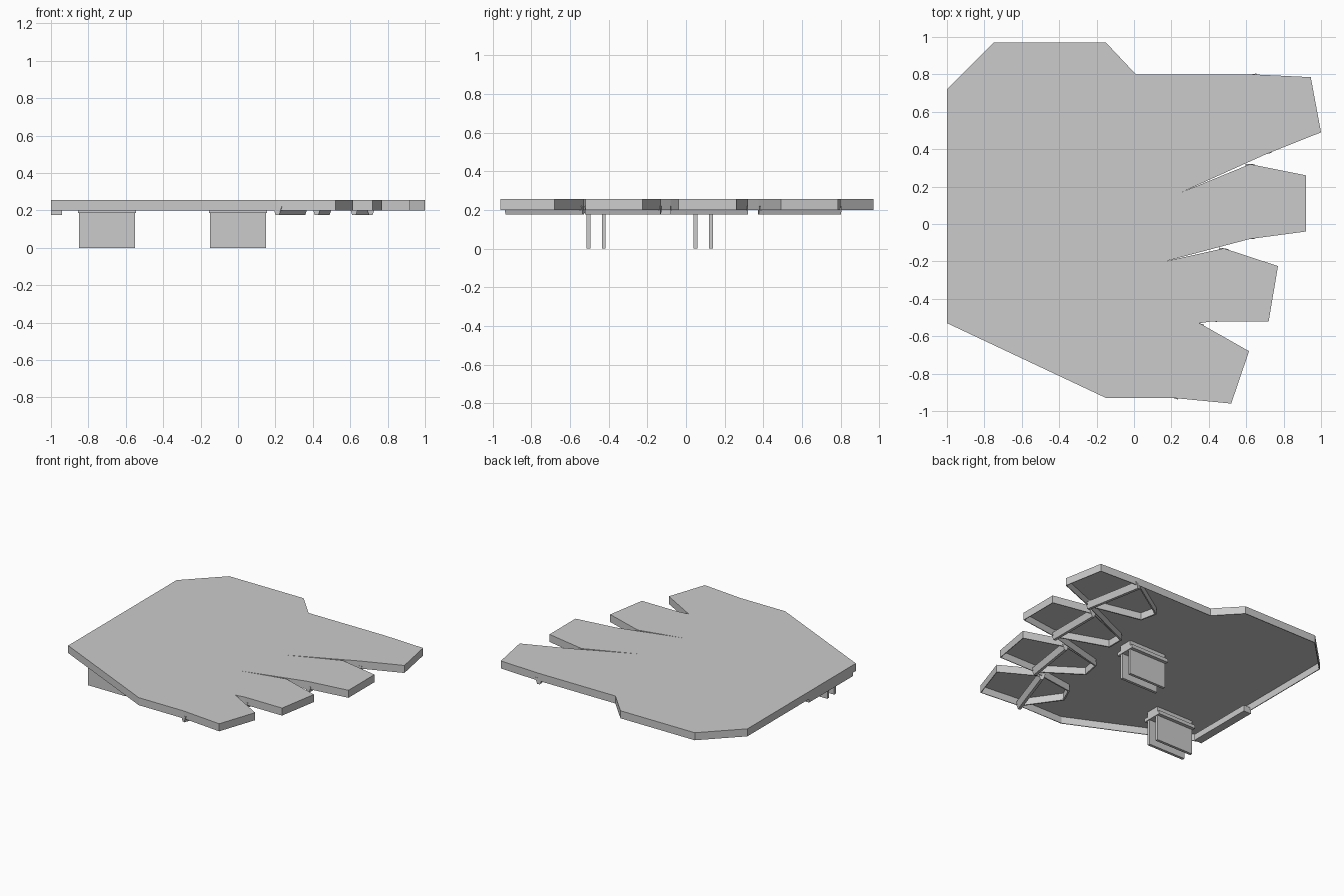
import bpy, bmesh
from mathutils import Vector

if "Cube" in bpy.data.objects:
    bpy.data.objects.remove(bpy.data.objects["Cube"])

grey = bpy.data.materials.new("plain grey")
grey.use_nodes = True
grey.diffuse_color = (0.6, 0.6, 0.6, 1)
grey.node_tree.nodes["Principled BSDF"].inputs["Base Color"].default_value = (0.6, 0.6, 0.6, 1)

BASE, SHOULDER, TOP, BEVEL = 0.2, 0.22, 0.255, 0.035


def finish(bm, name):
    mesh = bpy.data.meshes.new(name)
    bm.to_mesh(mesh)
    bm.free()
    mesh.materials.append(grey)
    obj = bpy.data.objects.new(name, mesh)
    bpy.context.collection.objects.link(obj)
    return obj


def shell(name, outline):
    """Hollow plate with a chamfered top edge and a short vertical skirt."""
    bm = bmesh.new()
    face = bm.faces.new([bm.verts.new((x, y, SHOULDER)) for x, y in outline])
    face.normal_update()
    if face.normal.z < 0:
        face.normal_flip()
    bmesh.ops.inset_region(bm, faces=[face], thickness=BEVEL, use_even_offset=True)
    for v in face.verts:
        v.co.z = TOP
    rim = [e for e in bm.edges if e.is_boundary]
    skirt = bmesh.ops.extrude_edge_only(bm, edges=rim)["geom"]
    for v in skirt:
        if isinstance(v, bmesh.types.BMVert):
            v.co.z = BASE
    bmesh.ops.recalc_face_normals(bm, faces=bm.faces)
    if face.normal.z < 0:
        bmesh.ops.reverse_faces(bm, faces=bm.faces)
    obj = finish(bm, name)
    wall = obj.modifiers.new("wall", "SOLIDIFY")
    wall.thickness = 0.006
    wall.offset = -1


def box(name, low, high):
    bm = bmesh.new()
    bmesh.ops.create_cube(bm, size=1)
    low, high = Vector(low), Vector(high)
    for v in bm.verts:
        v.co = (low + high) / 2 + v.co * (high - low)
    return finish(bm, name)


def bar(name, start, end, width=0.05, taper=0.4):
    """Cross bar under a plate, narrowing towards its lower face."""
    a, b = Vector(start), Vector(end)
    along = (b - a).normalized()
    side = Vector((-along.y, along.x)) * width / 2
    bm = bmesh.new()
    rings = []
    for p in (a, b):
        ring = [(p + side * s).to_3d() + Vector((0, 0, z))
                for s, z in ((-1, SHOULDER), (1, SHOULDER), (taper, 0.175), (-taper, 0.175))]
        rings.append([bm.verts.new(c) for c in ring])
    for i in range(4):
        j = (i + 1) % 4
        bm.faces.new((rings[0][i], rings[0][j], rings[1][j], rings[1][i]))
    for ring in rings:
        bm.faces.new(ring)
    bmesh.ops.recalc_face_normals(bm, faces=bm.faces)
    finish(bm, name)


# Main plate, notched along its left side
shell("main_plate", [
    (-1, .72), (-.75, .97), (-.15, .97), (.01, .8), (.63, .8),
    (.3, .58), (.325, .46), (.71, .375),
    (.255, .17), (.255, .05), (.62, -.08),
    (.165, -.2), (.14, -.33), (.42, -.52),
    (.085, -.57), (.035, -.68), (.21, -.93), (-.15, -.93), (-1, -.53)])

# Finger plates seated in the notches, each with a cross bar underneath
fingers = [
    [(.63, .8), (.3, .58), (.325, .46), (.71, .375), (1, .49), (.945, .785)],
    [(.62, .32), (.255, .17), (.255, .05), (.62, -.08), (.92, -.04), (.92, .26)],
    [(.48, -.13), (.165, -.2), (.14, -.33), (.42, -.52), (.72, -.52), (.77, -.225)],
    [(.35, -.53), (.085, -.57), (.035, -.68), (.21, -.93), (.52, -.96), (.615, -.68)]]
for n, outline in enumerate(fingers, 1):
    shell(f"finger_plate_{n}", outline)
    bar(f"finger_bar_{n}", outline[0], outline[3])

# Bar along the right edge
bar("edge_bar", (-.97, -.5), (-.97, .01), 0.06, 1)

# Strap brackets: a flange and two thin hanging plates each
for name, x, y in (("inner", 0, .09), ("outer", -.7, -.465)):
    box(f"{name}_bracket_flange", (x - .155, y - .075, .185), (x + .155, y + .075, .21))
    box(f"{name}_bracket_roof", (x - .15, y - .05, .2), (x + .15, y + .05, .252))
    for side, s in (("front", -1), ("back", 1)):
        mid = y + s * .04
        box(f"{name}_bracket_{side}_plate", (x - .15, mid - .01, 0), (x + .15, mid + .01, .21))
